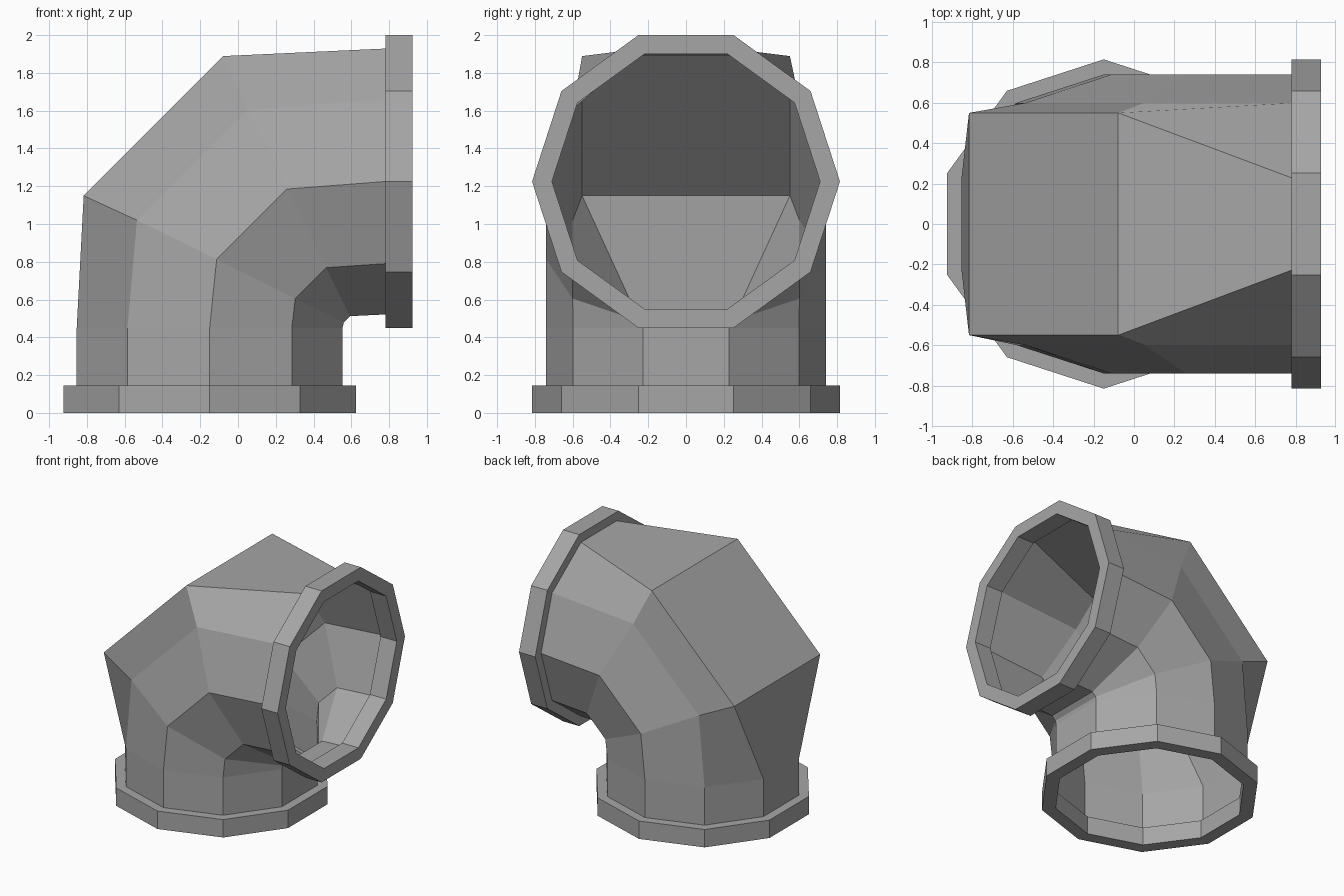
import bpy, bmesh, math
from mathutils import Vector

if "Cube" in bpy.data.objects:
    bpy.data.objects.remove(bpy.data.objects["Cube"])

grey = bpy.data.materials.new("grey")
grey.diffuse_color = (0.38, 0.38, 0.38, 1)
grey.use_nodes = True
grey.node_tree.nodes["Principled BSDF"].inputs["Base Color"].default_value = grey.diffuse_color


def make_object(name, rings, closed=False):
    """Skin a list of equal-length vertex rings into a flat-shaded tube."""
    bm = bmesh.new()
    loops = [[bm.verts.new(p) for p in ring] for ring in rings]
    pairs = list(zip(loops, loops[1:]))
    if closed:
        pairs.append((loops[-1], loops[0]))
    for a, b in pairs:
        n = len(a)
        for i in range(n):
            j = (i + 1) % n
            bm.faces.new((a[i], a[j], b[j], b[i]))
    bmesh.ops.recalc_face_normals(bm, faces=bm.faces)
    mesh = bpy.data.meshes.new(name)
    bm.to_mesh(mesh)
    bm.free()
    mesh.materials.append(grey)
    obj = bpy.data.objects.new(name, mesh)
    bpy.context.collection.objects.link(obj)
    return obj


def mirrored(half):
    """Complete a half ring by mirroring it across y = 0."""
    return [Vector(p) for p in half] + [Vector((x, -y, z)) for x, y, z in reversed(half)]


def decagon(radius):
    """Half decagon as (offset, y), from outer side of bend to inner side."""
    return [(-radius * math.cos(math.radians(18 + 36 * i)),
             radius * math.sin(math.radians(18 + 36 * i))) for i in range(5)]


def bottom_ring(radius, z):
    return mirrored([(-0.15 + u, y, z) for u, y in decagon(radius)])


def side_ring(radius, x):
    return mirrored([(x, y, 1.225 - u) for u, y in decagon(radius)])


# Elbow body: straight stub, two bend rings with squared outer corner, side stub
bend_y = [0.55, 0.60, 0.74, 0.60, 0.23]
bend_low = [(-0.817, 1.15), (-0.535, 1.02), (-0.113, 0.813), (0.303, 0.605), (0.56, 0.48)]
bend_high = [(1.072 - z, 1.072 - x) for x, z in bend_low]
bends = [mirrored([(x, y, z) for (x, z), y in zip(b, bend_y)]) for b in (bend_low, bend_high)]
make_object("elbow_pipe", [bottom_ring(0.74, 0.145), bottom_ring(0.74, 0.45),
                           *bends, side_ring(0.74, 0.78)])

# End collars with a straight inner lip, slightly narrower than the pipe
for name, ring, face, back in (("bottom_collar", bottom_ring, 0.0, 0.145),
                               ("side_collar", side_ring, 0.925, 0.78)):
    make_object(name, [ring(0.815, back), ring(0.815, face),
                       ring(0.71, face), ring(0.71, back)], closed=True)
